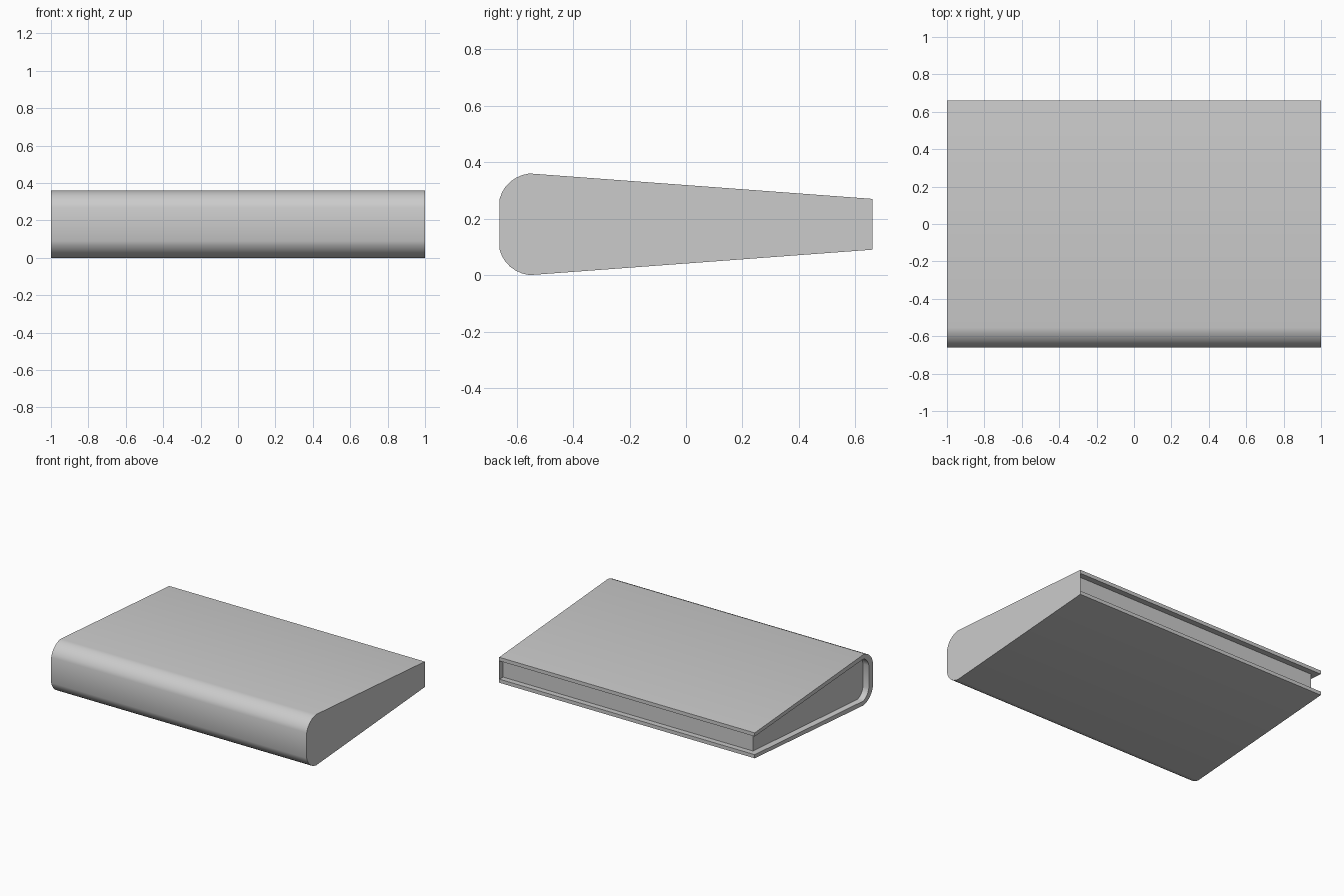
import bpy, bmesh, math

if "Cube" in bpy.data.objects:
    bpy.data.objects.remove(bpy.data.objects["Cube"])

BACK, MID, RECESS, T = 0.66, 0.18, 0.045, 0.032


def mirrored(half):
    """Complete a (y, height above middle) half profile, top then bottom."""
    return [(y, MID + h) for y, h in half] + [(y, MID - h) for y, h in reversed(half)]


def make(name, profile, x0, x1=None, right_end=True):
    bm = bmesh.new()
    face = bm.faces.new([bm.verts.new((x0, y, z)) for y, z in profile])
    if x1 is not None:
        ext = bmesh.ops.extrude_face_region(bm, geom=[face], use_keep_orig=True)["geom"]
        bmesh.ops.translate(bm, vec=(x1 - x0, 0, 0),
                            verts=[g for g in ext if isinstance(g, bmesh.types.BMVert)])
        bmesh.ops.recalc_face_normals(bm, faces=bm.faces)
        if not right_end:
            ends = [f for f in bm.faces if all(abs(v.co.x - x1) < 1e-5 for v in f.verts)]
            bmesh.ops.delete(bm, geom=ends, context='FACES')
    else:
        bm.normal_update()
        if face.normal.x < 0:
            face.normal_flip()
    mesh = bpy.data.meshes.new(name)
    bm.to_mesh(mesh)
    bm.free()
    ob = bpy.data.objects.new(name, mesh)
    bpy.context.collection.objects.link(ob)
    bpy.ops.object.select_all(action='DESELECT')
    ob.select_set(True)
    bpy.context.view_layer.objects.active = ob
    bpy.ops.object.shade_smooth_by_angle(angle=math.radians(35))


def rounded_half(y0, flat, y1, top, tip_y, tip_h, n=6):
    """Wedge half profile with a rounded spine corner, from tip to spine."""
    pts = [(tip_y, tip_h)]
    for i in range(n + 1):
        a = math.radians(82 - 70 * i / n)
        u = (math.cos(a) - math.cos(math.radians(82))) / (
            math.cos(math.radians(12)) - math.cos(math.radians(82)))
        v = (math.sin(a) - math.sin(math.radians(12))) / (
            math.sin(math.radians(82)) - math.sin(math.radians(12)))
        pts.append((y1 + (y0 - y1) * u, flat + (top - flat) * v))
    return pts


outer = rounded_half(-BACK, 0.09, -0.555, 0.18, BACK, 0.09)
inner = rounded_half(-BACK + 0.045, 0.08, -0.55, 0.18 - T, BACK, 0.09 - T * 0.8)
pages = [(BACK - RECESS, inner[0][1] + RECESS * 0.075)] + inner[1:]

# Wrap-around cover: outer outline, then back along the inside
make("cover", mirrored(outer) + mirrored(inner)[::-1], -1, 1, right_end=False)

# Page block, set in at the left end and the fore edge
make("page_block", mirrored(pages), -1 + RECESS, 1, right_end=False)

# Flush closed right end
make("end_panel", mirrored(outer), 1)
